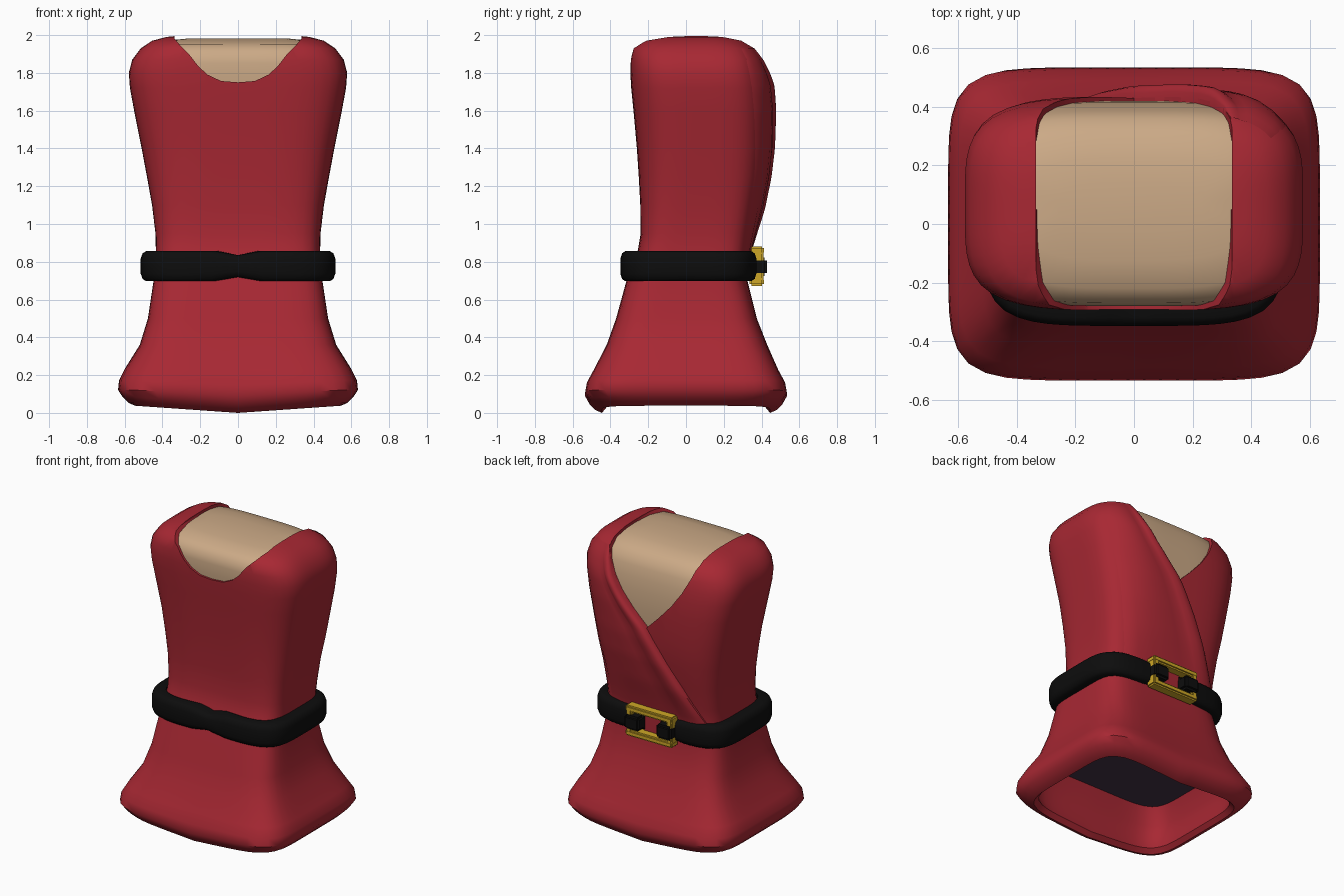
import bpy, bmesh, math

if "Cube" in bpy.data.objects:
    bpy.data.objects.remove(bpy.data.objects["Cube"])

def material(name, rgb):
    m = bpy.data.materials.new(name)
    m.diffuse_color = (*rgb, 1)
    m.use_nodes = True
    m.node_tree.nodes["Principled BSDF"].inputs["Base Color"].default_value = m.diffuse_color
    return m

RED = material("red_cloth", (0.39, 0.021, 0.033))
SKIN = material("skin", (0.60, 0.40, 0.24))
BLACK = material("black_leather", (0.004, 0.004, 0.004))
GOLD = material("gold_metal", (0.62, 0.39, 0.02))
PURPLE = material("purple_lining", (0.055, 0.032, 0.06))

# Robe profile: z, half width, front y, back y, squareness
ROWS = [(0.045, .61, -.51, .51, 6), (0.09, .635, -.535, .535, 6), (0.15, .63, -.525, .525, 6),
        (0.22, .60, -.49, .49, 6), (0.36, .52, -.42, .43, 6), (0.50, .477, -.37, .375, 6),
        (0.70, .447, -.315, .325, 6), (0.86, .435, -.255, .335, 5), (0.95, .437, -.24, .35, 5),
        (1.10, .455, -.242, .38, 4.5), (1.25, .482, -.25, .41, 4.2), (1.40, .51, -.26, .428, 4),
        (1.60, .55, -.278, .435, 4), (1.72, .572, -.29, .43, 4), (1.80, .578, -.295, .418, 4),
        (1.87, .56, -.295, .402, 4), (1.93, .515, -.285, .375, 4), (1.97, .455, -.235, .32, 3.8),
        (1.99, .38, -.14, .24, 3.5), (2.0, .28, -.03, .15, 3)]
SEG = 72

def shape(z):
    for a, b in zip(ROWS, ROWS[1:]):
        if z <= b[0]:
            t = max(0, (z - a[0]) / (b[0] - a[0]))
            return [p + (q - p) * t for p, q in zip(a, b)][1:]
    return ROWS[-1][1:]

def ring(hx, yf, yb, n, inset=0):
    """Rounded-square outline, starting at the back centre."""
    hx, hy, yc = hx - inset, (yb - yf) / 2 - inset, (yb + yf) / 2
    pts = []
    for i in range(SEG):
        a = 2 * math.pi * i / SEG
        s, c = math.sin(a), math.cos(a)
        r = (abs(s) ** n + abs(c) ** n) ** (-1 / n)
        pts.append((hx * r * s, yc + hy * r * c))
    return pts

def finish(name, bm, mat, angle=45):
    bmesh.ops.recalc_face_normals(bm, faces=bm.faces)
    me = bpy.data.meshes.new(name)
    bm.to_mesh(me)
    bm.free()
    ob = bpy.data.objects.new(name, me)
    bpy.context.collection.objects.link(ob)
    me.materials.append(mat)
    smooth(ob, angle)
    return ob

def smooth(ob, angle):
    bpy.ops.object.select_all(action='DESELECT')
    ob.select_set(True)
    bpy.context.view_layer.objects.active = ob
    bpy.ops.object.shade_smooth_by_angle(angle=math.radians(angle))

def skin_rows(bm, rows, loop=True, caps=True):
    """Bridge consecutive rows of 3D points."""
    vs = [[bm.verts.new(p) for p in r] for r in rows]
    n = len(vs[0])
    for a, b in zip(vs, vs[1:]):
        for i in range(n if loop else n - 1):
            j = (i + 1) % n
            bm.faces.new((a[i], a[j], b[j], b[i]))
    if caps:
        bm.faces.new(vs[0])
        bm.faces.new(vs[-1])

def hem_row(z, inset=0, dz=0):
    lift = max(0, 1 - z / 0.3) * 0.045
    return [(x, y, z + dz + lift * min(1, abs(x) / .55)) for x, y in ring(*shape(z), inset)]

# Robe: inner wall, rolled hem, outer wall, closed over the shoulders
rows = [hem_row(z, i, d) for z, i, d in
        [(.38, .05, 0), (.22, .06, 0), (.09, .10, 0), (.045, .09, -.015), (.045, .065, -.045),
         (.045, .03, -.03)]]
rows += [hem_row(r[0]) for r in ROWS]
bm = bmesh.new()
skin_rows(bm, rows)
robe = finish("robe", bm, RED)

# Neckline cutters: round scoop in front, deep V behind
def cutter(pts, y0, y1):
    bm = bmesh.new()
    outline = pts + [(-x, z) for x, z in reversed(pts) if x > 0]
    skin_rows(bm, [[(x, y, z) for x, z in outline] for y in (y0, y1)])
    ob = finish("neck_cutter", bm, RED)
    ob.hide_render = True
    return ob

scoop = cutter([(0, 1.75), (.09, 1.757), (.16, 1.79), (.21, 1.835), (.26, 1.90),
                (.31, 1.95), (.335, 1.98), (.335, 2.2)], -1, .06)
vee = cutter([(0, 1.47), (.10, 1.57), (.19, 1.67), (.26, 1.77), (.31, 1.87),
              (.335, 1.95), (.335, 2.2)], .05, 1)
for c in (scoop, vee):
    m = robe.modifiers.new("neckline", 'BOOLEAN')
    m.operation, m.solver, m.object = 'DIFFERENCE', 'EXACT', c
dg = bpy.context.evaluated_depsgraph_get()
cut = bpy.data.meshes.new_from_object(robe.evaluated_get(dg))
robe.modifiers.clear()
robe.data = cut
for c in (scoop, vee):
    bpy.data.objects.remove(c)
smooth(robe, 45)

# Chest and neck skin, just inside the robe
bm = bmesh.new()
skin_rows(bm, [[(x, y, r[0] - .018) for x, y in ring(*r[1:], .015)] for r in ROWS if r[0] > 1.2])
finish("chest_skin", bm, SKIN, 60)

# Lining closing the inside of the skirt
bm = bmesh.new()
skin_rows(bm, [[(x, y, z) for x, y in ring(*shape(.34), .035)] for z in (.335, .345)])
finish("inner_lining", bm, PURPLE)

# Wrapped lapel panel on the back side, crossing over below the V
EDGE = [(.80, -.39), (.88, -.36), (1.1, -.235), (1.3, -.11), (1.47, 0), (1.57, .10), (1.67, .19),
        (1.77, .26), (1.87, .31), (1.94, .335)]

def edge_x(z):
    for (z0, x0), (z1, x1) in zip(EDGE, EDGE[1:]):
        if z <= z1:
            return x0 + (x1 - x0) * (z - z0) / (z1 - z0)
    return EDGE[-1][1]

def back_y(x, z):
    hx, yf, yb, n = shape(z)
    return (yb + yf) / 2 + (yb - yf) / 2 * max(0, 1 - abs(x / hx) ** n) ** (1 / n)

PROFILE = [(0, -.03), (0, .018), (.03, .036), (.07, .043), (.13, .043), (.19, .034), (.24, .026),
           (.35, .030), (.50, .030), (.65, .024), (.8, .013), (.92, .002), (1, -.02)]
rows = []
for k in range(36):
    z = .80 + 1.13 * k / 35
    x0, x1 = edge_x(z), shape(z)[0] * .93
    fade = min(1, (1.95 - z) / .2, .3 + (z - .8) / .4)
    rows.append([(x0 + (x1 - x0) * t, back_y(x0 + (x1 - x0) * t, z) + (o * fade if o > 0 else o), z)
                 for t, o in PROFILE])
bm = bmesh.new()
skin_rows(bm, rows, loop=False, caps=False)
finish("lapel_panel", bm, RED, 50)

# Belt: rounded strap, pinched at the front centre, open behind the buckle
SECTION = [(-.09, -1), (-.03, -1), (-.01, -.85), (0, -.5), (0, .5), (-.01, .85), (-.03, 1), (-.09, 1)]
path = ring(.515, -.348, .375, 4.5)
rows = []
for x, y in path[1:]:
    half = .08 - (.022 * max(0, 1 - abs(x) / .14) if y < 0 else .028 * max(0, 1 - abs(x) / .25))
    l = math.hypot(x, y)
    rows.append([(x * (1 + o / l), y * (1 + o / l), .777 + half * h) for o, h in SECTION])
bm = bmesh.new()
first, last = rows[0], rows[-1]
rows = [[(.065, p[1], p[2]) for p in first]] + [r for r in rows if abs(r[0][0]) > .065 or r[0][1] < 0] \
    + [[(-.065, p[1], p[2]) for p in last]]
skin_rows(bm, rows)
finish("belt", bm, BLACK, 50)

def box(name, size, loc, mat, bevel=.01):
    bm = bmesh.new()
    bmesh.ops.create_cube(bm, size=1)
    for v in bm.verts:
        v.co = [c * s + l for c, s, l in zip(v.co, size, loc)]
    bmesh.ops.bevel(bm, geom=bm.edges[:], offset=bevel, segments=2, affect='EDGES')
    return finish(name, bm, mat, 40)

# Buckle: frame bars with strap loops over the side bars
for s, n in ((1, "upper"), (-1, "lower")):
    box("buckle_%s_bar" % n, (.36, .075, .042), (0, .375, .777 + s * .084), GOLD)
for s, n in ((1, "right"), (-1, "left")):
    box("buckle_%s_bar" % n, (.045, .07, .19), (s * .155, .375, .777), GOLD)
    box("strap_%s_loop" % n, (.115, .11, .096), (s * .122, .375, .774), BLACK, .015)

# Cloth patch seen through the buckle
box("buckle_backing", (.16, .04, .15), (0, .335, .777), RED)
